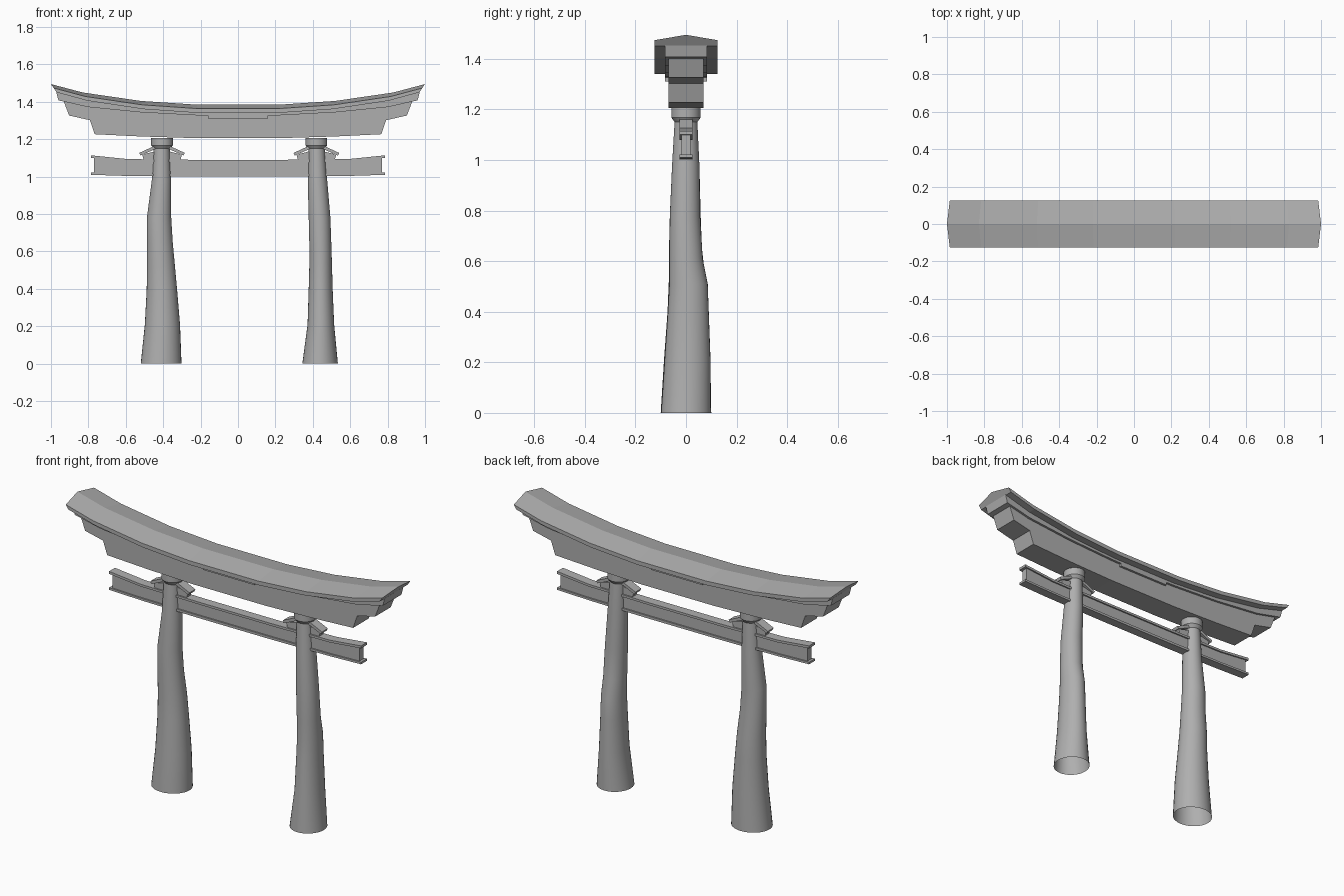
import bpy, bmesh, math

if "Cube" in bpy.data.objects:
    bpy.data.objects.remove(bpy.data.objects["Cube"])

# Dark grey shared by every part
grey = bpy.data.materials.new("dark_grey")
grey.diffuse_color = (0.43, 0.43, 0.43, 1)
grey.use_nodes = True
grey.node_tree.nodes["Principled BSDF"].inputs["Base Color"].default_value = grey.diffuse_color


def finish(name, bm, smooth=False):
    bmesh.ops.recalc_face_normals(bm, faces=bm.faces)
    mesh = bpy.data.meshes.new(name)
    bm.to_mesh(mesh)
    bm.free()
    mesh.materials.append(grey)
    obj = bpy.data.objects.new(name, mesh)
    bpy.context.collection.objects.link(obj)
    if smooth:
        bpy.context.view_layer.objects.active = obj
        obj.select_set(True)
        bpy.ops.object.shade_smooth_by_angle(angle=math.radians(35))
        obj.select_set(False)
    return obj


def loft(bm, rings, cap_start=True, cap_end=True):
    loops = [[bm.verts.new(p) for p in ring] for ring in rings]
    n = len(loops[0])
    for a, b in zip(loops, loops[1:]):
        for i in range(n):
            bm.faces.new((a[i], a[(i + 1) % n], b[(i + 1) % n], b[i]))
    if cap_start:
        bm.faces.new(loops[0][::-1])
    if cap_end:
        bm.faces.new(loops[-1])


def plate(name, outline, half_depth):
    """Extrude an (x, z) outline symmetrically along y."""
    bm = bmesh.new()
    loft(bm, [[(x, y, z) for x, z in outline] for y in (-half_depth, half_depth)])
    return finish(name, bm)


def mirrored(half):
    return half + [(-x, z) for x, z in reversed(half)]


def round_post(name, rings, segments=32, bottom=False):
    """Rings of (z, x centre, y centre, x radius, y radius)."""
    bm = bmesh.new()
    angles = [2 * math.pi * i / segments for i in range(segments)]
    loft(bm, [[(cx + rx * math.cos(a), cy + ry * math.sin(a), z) for a in angles]
              for z, cx, cy, rx, ry in rings], bottom, True)
    return finish(name, bm, True)


# Roof: curved pitched slab with raked ends
half = [(0.22, 1.385), (0.52, 1.405), (0.83, 1.45), (1.0, 1.495)]
bm = bmesh.new()
rings = []
for x, z in [(-x, z) for x, z in reversed(half)] + half:
    rings.append([(x, 0, z), (x * 0.985, 0.125, z - 0.021), (x * 0.97, 0.125, z - 0.044),
                  (x * 0.97, -0.125, z - 0.044), (x * 0.985, -0.125, z - 0.021)])
loft(bm, rings)
finish("roof_slab", bm)

# Moulding under the roof, thicker in the middle
plate("roof_moulding", mirrored([
    (0.22, 1.355), (0.52, 1.373), (0.82, 1.415), (0.972, 1.453), (0.96, 1.408),
    (0.80, 1.372), (0.52, 1.344), (0.22, 1.328), (0.16, 1.327), (0.16, 1.311)]), 0.083)

# Upper lintel with stepped, raked ends
plate("upper_lintel", mirrored([
    (0.22, 1.335), (0.52, 1.355), (0.82, 1.385), (0.935, 1.41), (0.903, 1.327),
    (0.792, 1.302), (0.766, 1.227), (0.52, 1.215), (0.22, 1.206)]), 0.07)

# Tie beam: web with top and bottom flanges
plate("tie_beam_web", mirrored([
    (0.59, 1.088), (0.77, 1.105), (0.77, 1.015), (0.59, 1.006)]), 0.018)
plate("tie_beam_top_flange", mirrored([
    (0.22, 1.09), (0.59, 1.094), (0.785, 1.114), (0.785, 1.1), (0.59, 1.081), (0.22, 1.077)]), 0.026)
plate("tie_beam_bottom_flange", mirrored([
    (0.22, 1.014), (0.59, 1.016), (0.785, 1.022), (0.785, 1.01), (0.59, 1.004), (0.22, 1.0)]), 0.026)

# Pillars: slightly crooked trunks, open underneath
round_post("left_pillar", [
    (0.0, -0.411, 0.0, 0.109, 0.1), (0.21, -0.404, 0.003, 0.094, 0.09),
    (0.40, -0.407, 0.005, 0.081, 0.078), (0.52, -0.412, 0.005, 0.075, 0.073),
    (0.65, -0.418, -0.002, 0.069, 0.065), (0.78, -0.422, -0.003, 0.065, 0.061),
    (0.98, -0.409, -0.001, 0.052, 0.054), (1.17, -0.408, 0.0, 0.043, 0.044)])
round_post("right_pillar", [
    (0.0, 0.439, 0.0, 0.095, 0.099), (0.21, 0.443, 0.006, 0.071, 0.091),
    (0.40, 0.442, 0.009, 0.064, 0.081), (0.51, 0.442, 0.01, 0.061, 0.076),
    (0.61, 0.441, 0.0, 0.059, 0.066), (0.78, 0.436, -0.004, 0.058, 0.06),
    (0.98, 0.425, -0.001, 0.052, 0.054), (1.17, 0.42, 0.0, 0.043, 0.044)])

for side, cx in (("left", -0.406), ("right", 0.419)):
    # Pillar collar
    round_post(side + "_collar", [(z, cx, 0, r, r) for z, r in (
        (1.15, 0.045), (1.168, 0.058), (1.208, 0.058))], bottom=True)
    # Wedges above the tie beam, each with a sloping cover board
    for s, where in ((-1, "outer" if cx < 0 else "inner"), (1, "inner" if cx < 0 else "outer")):
        plate(f"{side}_{where}_wedge", [(cx + s * x, z) for x, z in (
            (0.02, 1.088), (0.098, 1.088), (0.106, 1.118), (0.02, 1.14))], 0.018)
        plate(f"{side}_{where}_wedge_cover", [(cx + s * x, z) for x, z in (
            (0.02, 1.174), (0.122, 1.127), (0.115, 1.113), (0.02, 1.155))], 0.026)
